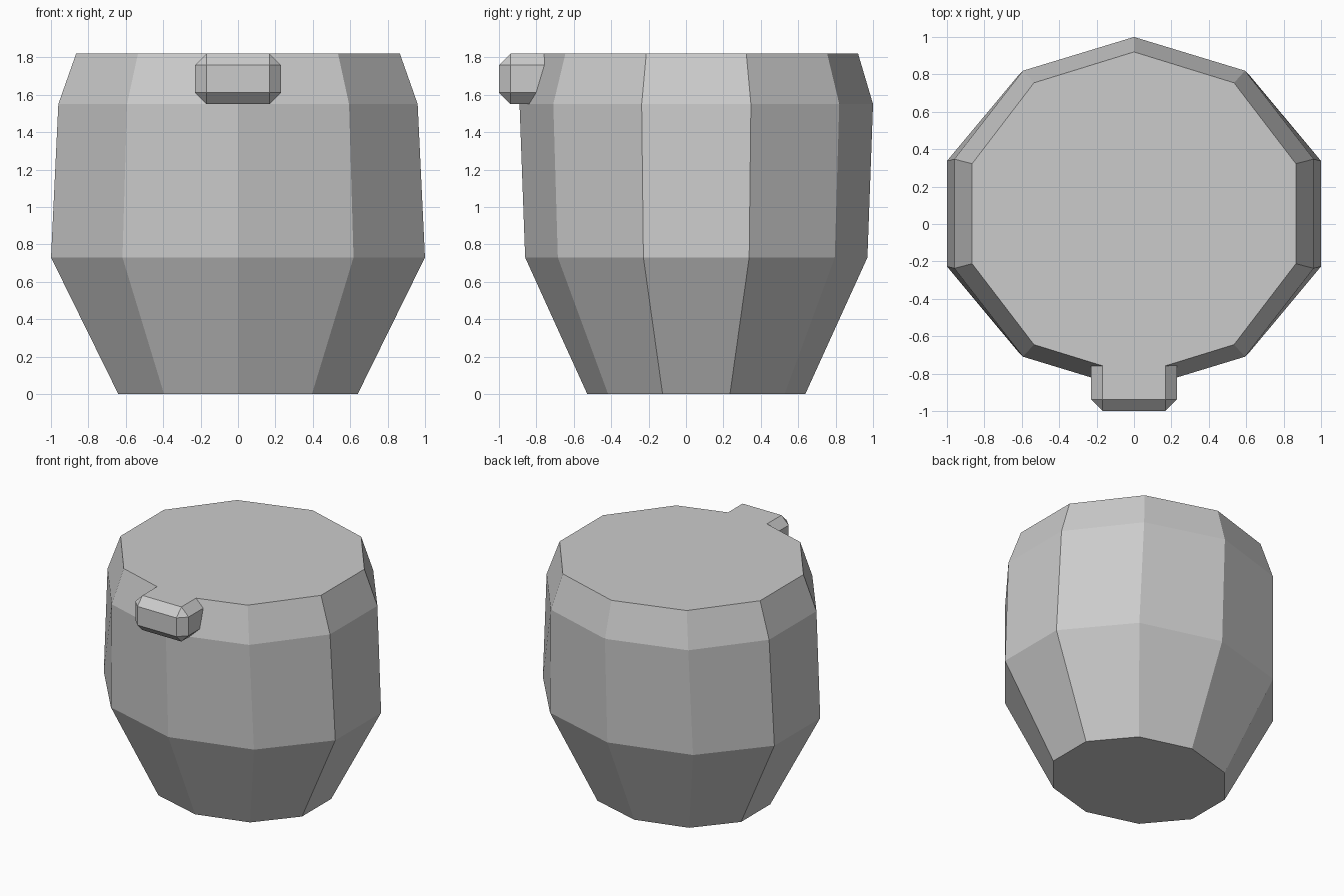
import bpy, bmesh, math

cube = bpy.data.objects.get("Cube")
if cube:
    bpy.data.objects.remove(cube)

grey = bpy.data.materials.new("plain_grey")
grey.use_nodes = True
colour = (0.6, 0.6, 0.6, 1)
grey.diffuse_color = colour
grey.node_tree.nodes["Principled BSDF"].inputs["Base Color"].default_value = colour


def make_object(name, bm):
    bmesh.ops.recalc_face_normals(bm, faces=bm.faces)
    mesh = bpy.data.meshes.new(name)
    bm.to_mesh(mesh)
    bm.free()
    mesh.materials.append(grey)
    obj = bpy.data.objects.new(name, mesh)
    bpy.context.collection.objects.link(obj)
    return obj


# Ten-sided bulging body: (height, half width, half depth) of each ring
SIDES, CENTRE_Y = 10, 0.055
PROFILE = [(0, 0.673, 0.583), (0.73, 1.051, 0.915),
           (1.55, 1.01, 0.945), (1.82, 0.91, 0.865)]
bm = bmesh.new()
rings = []
for z, rx, ry in PROFILE:
    angles = [math.pi / 2 + math.tau * i / SIDES for i in range(SIDES)]
    rings.append([bm.verts.new((rx * math.cos(a), CENTRE_Y + ry * math.sin(a), z))
                  for a in angles])
for low, high in zip(rings, rings[1:]):
    for i in range(SIDES):
        j = (i + 1) % SIDES
        bm.faces.new((low[i], low[j], high[j], high[i]))
bm.faces.new(rings[0])
bm.faces.new(rings[-1])
body = make_object("barrel_body", bm)

# Chamfered lug on the front rim, its back end buried in the body
bm = bmesh.new()
bmesh.ops.create_cube(bm, size=1)
for v in bm.verts:
    v.co = (v.co.x * 0.46, v.co.y * 0.5 - 0.75, v.co.z * 0.27 + 1.685)
bmesh.ops.bevel(bm, geom=bm.edges[:], offset=0.062, segments=1, affect='EDGES')
lug = make_object("front_lug", bm)

# Merge the lug so that its top runs flush into the lid
union = body.modifiers.new("merge_lug", 'BOOLEAN')
union.operation = 'UNION'
union.solver = 'EXACT'
union.object = lug
bpy.context.view_layer.objects.active = body
bpy.ops.object.modifier_apply(modifier=union.name)
bpy.data.objects.remove(lug)

# Dissolve the leftover seams on the flat lid
bm = bmesh.new()
bm.from_mesh(body.data)
top = max(v.co.z for v in bm.verts)
lid = [f for f in bm.faces if all(abs(v.co.z - top) < 1e-4 for v in f.verts)]
if len(lid) > 1:
    bmesh.ops.dissolve_faces(bm, faces=lid)
bm.to_mesh(body.data)
bm.free()
